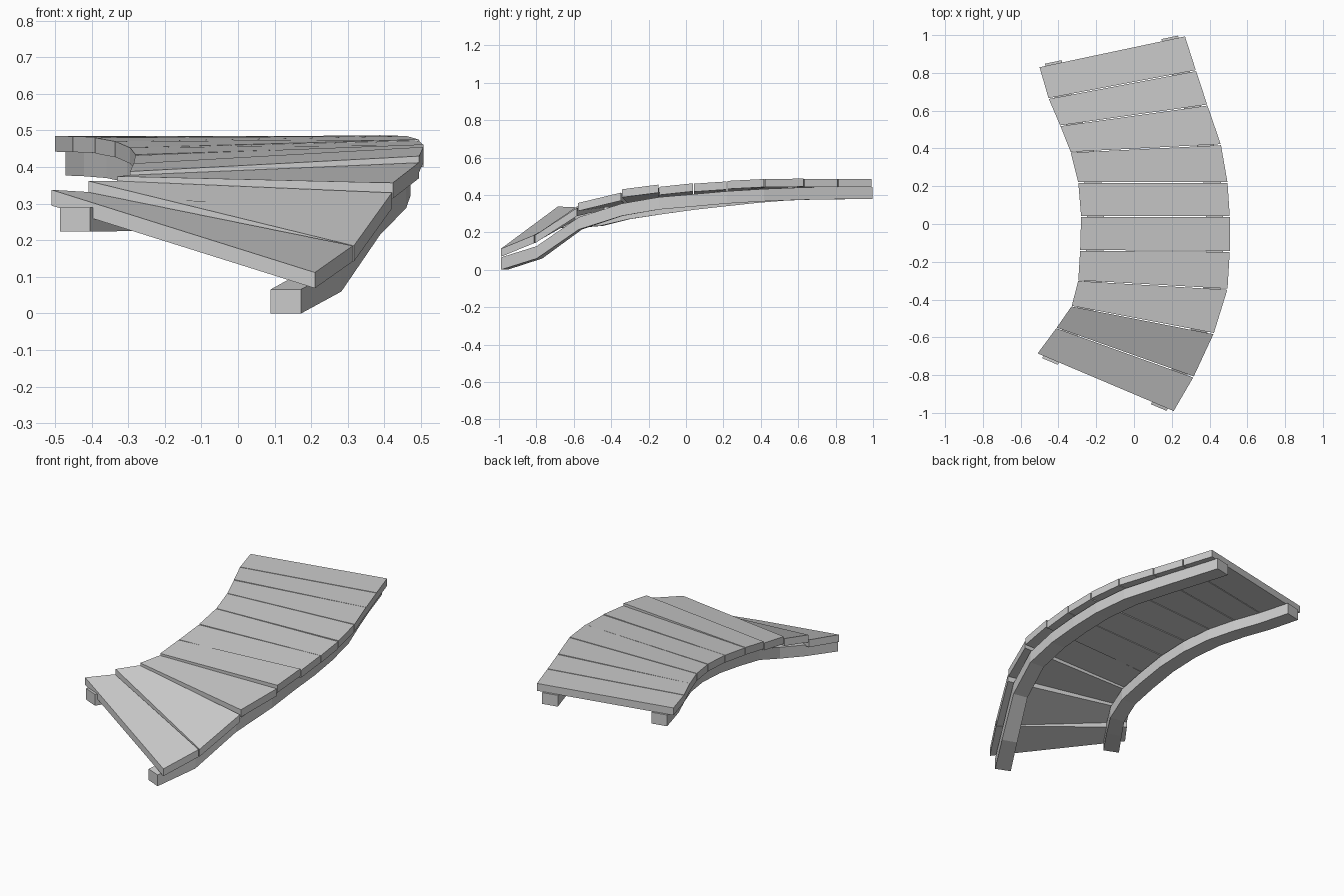
import bpy, bmesh
from mathutils import Vector

if "Cube" in bpy.data.objects:
    bpy.data.objects.remove(bpy.data.objects["Cube"])

# Plan of the plank seams, front to back: inner x, y then outer x, y
SEAMS = [(-.51, -.685, .21, -.99), (-.41, -.55, .315, -.81), (-.33, -.435, .422, -.58),
         (-.295, -.30, .495, -.345), (-.285, -.14, .507, -.145), (-.28, .04, .507, .04),
         (-.295, .22, .495, .22), (-.335, .38, .46, .42), (-.39, .52, .388, .63),
         (-.452, .664, .328, .812), (-.50, .83, .27, .993)]

# Top heights of each plank: front inner, front outer, back inner, back outer
TOPS = [(.338, .112, .332, .185), (.362, .185, .362, .33), (.375, .357, .378, .412),
        (.388, .43, .41, .455), (.41, .443, .432, .462), (.434, .46, .453, .472),
        (.453, .475, .47, .485), (.47, .485, .48, .487), (.482, .485, .484, .485),
        (.484, .485, .485, .485)]
THICK = .043

# Underside heights of the two curved bearers at each seam
INNER = [.224, .225, .235, .27, .295, .32, .34, .358, .37, .375, .377]
OUTER = [0, .06, .215, .288, .322, .338, .354, .366, .374, .377, .377]
DEPTH = .066


def loft(name, rings):
    """Join four-cornered rings into a closed bar."""
    bm = bmesh.new()
    vs = [[bm.verts.new(p) for p in ring] for ring in rings]
    for a, b in zip(vs, vs[1:]):
        for i in range(4):
            j = (i + 1) % 4
            bm.faces.new((a[i], a[j], b[j], b[i]))
    bm.faces.new(vs[0][::-1])
    bm.faces.new(vs[-1])
    bmesh.ops.recalc_face_normals(bm, faces=bm.faces)
    mesh = bpy.data.meshes.new(name)
    bm.to_mesh(mesh)
    bm.free()
    bpy.context.collection.objects.link(bpy.data.objects.new(name, mesh))


def ends(i):
    a, b, c, d = SEAMS[i]
    return Vector((a, b, 0)), Vector((c, d, 0))


def ring(p, q, zp, zq, h):
    """Vertical section between plan points p and q, undersides zp and zq."""
    return [(p.x, p.y, zp), (q.x, q.y, zq), (q.x, q.y, zq + h), (p.x, p.y, zp + h)]


# Deck planks, with a narrow gap between neighbours
for i, (fl, fr, bl, br) in enumerate(TOPS):
    l0, r0 = ends(i)
    l1, r1 = ends(i + 1)
    g0 = .014 if i else 0
    g1 = .014 if i < len(TOPS) - 1 else 0
    front = ring(l0.lerp(l1, g0), r0.lerp(r1, g0), fl - THICK, fr - THICK, THICK)
    back = ring(l1.lerp(l0, g1), r1.lerp(r0, g1), bl - THICK, br - THICK, THICK)
    loft(f"plank_{i + 1}", [front, back])

# Curved bearers under the inner and outer edges, poking out slightly at both ends
for name, t0, t1, heights in (("inner_bearer", .04, .155, INNER),
                              ("outer_bearer", .84, .955, OUTER)):
    rings = []
    last = len(SEAMS) - 1
    for i, z in enumerate(heights):
        l, r = ends(i)
        side = (r - l).normalized()
        out = Vector((-side.y, side.x, 0)) * (.012 if i == last else -.014 if i == 0 else 0)
        rings.append(ring(l.lerp(r, t0) + out, l.lerp(r, t1) + out, z, z, DEPTH))
    loft(name, rings)
